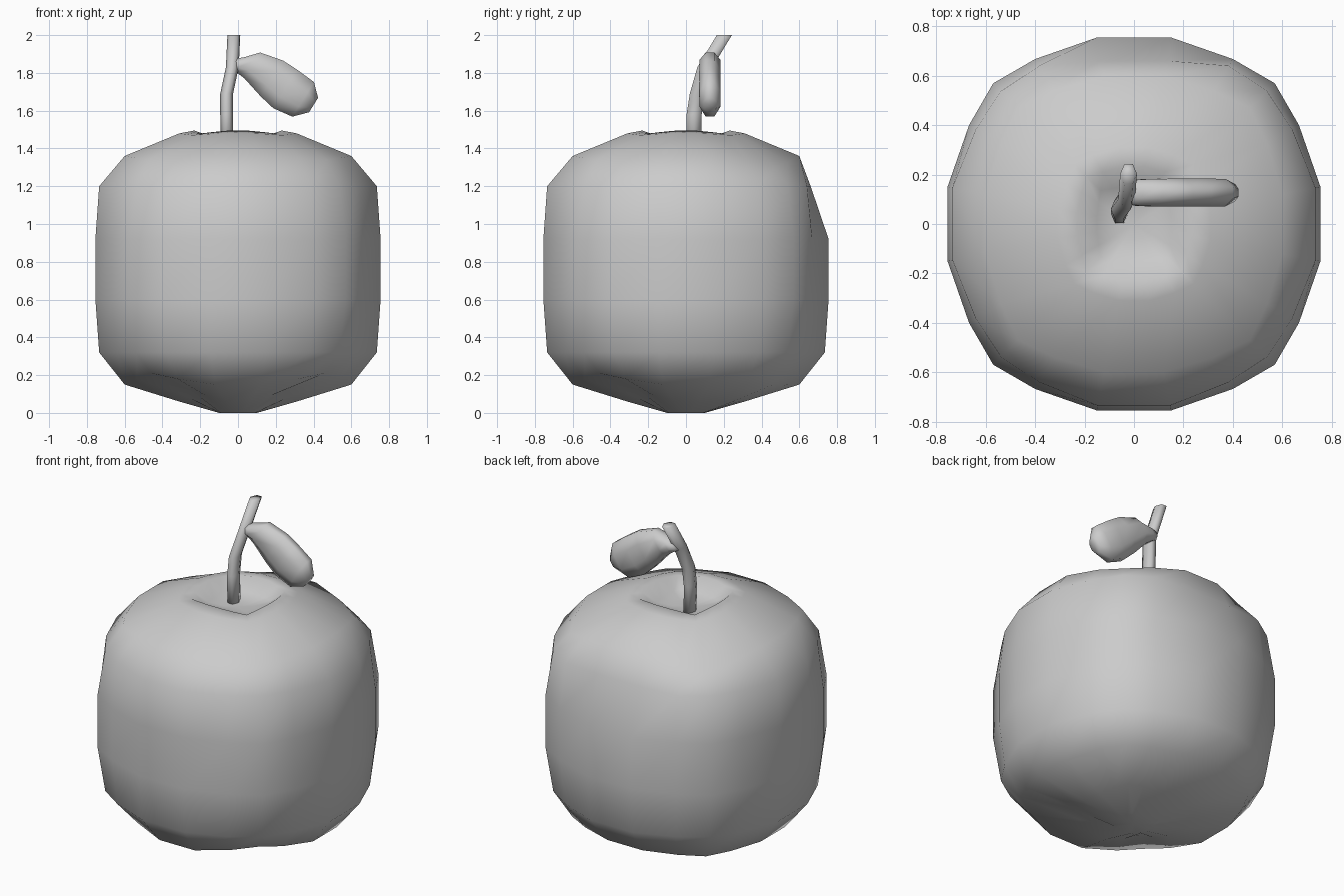
import bpy, bmesh, math
from mathutils import Vector

if "Cube" in bpy.data.objects:
    bpy.data.objects.remove(bpy.data.objects["Cube"])


def loft(name, rings):
    """Skin a list of closed rings, cap both ends, shade smooth."""
    bm = bmesh.new()
    vs = [[bm.verts.new(p) for p in r] for r in rings]
    n = len(vs[0])
    for a, b in zip(vs, vs[1:]):
        for i in range(n):
            j = (i + 1) % n
            bm.faces.new((a[i], a[j], b[j], b[i]))
    for r in (vs[0], vs[-1]):
        c = bm.verts.new(sum((v.co for v in r), Vector()) / n)
        for i in range(n):
            bm.faces.new((r[i], r[(i + 1) % n], c))
    bmesh.ops.recalc_face_normals(bm, faces=bm.faces)
    for f in bm.faces:
        f.smooth = True
    me = bpy.data.meshes.new(name)
    bm.to_mesh(me)
    bm.free()
    ob = bpy.data.objects.new(name, me)
    bpy.context.collection.objects.link(ob)
    return ob


# Apple body: 20-sided rings, blending from rounded to square near the poles
round_side = [(1, -.2), (1, .2), (.885, .53), (.755, .755), (.53, .885)]
square_side = [(1, -.2), (1, .2), (1, .6), (1, 1), (.6, 1)]
corner_weight = [0, 0, .5, 1, .5]


def apple_ring(half, square, z, corner_scale=1, corner_lift=0):
    pts = []
    for k in range(4):
        c, s = round(math.cos(k * math.pi / 2)), round(math.sin(k * math.pi / 2))
        for a, b, w in zip(round_side, square_side, corner_weight):
            h = half * (1 + (corner_scale - 1) * w)
            x = h * (a[0] * (1 - square) + b[0] * square)
            y = h * (a[1] * (1 - square) + b[1] * square)
            px, py = x * c - y * s, x * s + y * c
            pz = z + corner_lift * w
            # flattened patch high on the back
            if 1.1 < z < 1.3:
                py = min(py, .66)
            # lowered shoulders at the two back corners
            if 1.3 < z < 1.4 and py > 0:
                pz -= .04 * w
            # lifted underside at the two front corners
            if .05 < z < .2 and py < 0:
                pz += .06 * w
            pts.append((px, py, pz))
    return pts


profile = [(.1, .6, 0), (.31, .2, .06), (.6, .05, .15), (.735, 0, .32, .97), (.755, 0, .6),
           (.755, 0, .92), (.735, 0, 1.2, .97), (.6, .05, 1.36, 1.02, -.02), (.31, .1, 1.48, 1, -.01),
           (.23, .3, 1.495, 1, -.015), (.15, .6, 1.43), (.06, .6, 1.41)]
loft("apple_body", [apple_ring(*p) for p in profile])

# Stem: bent six-sided tube with level sections
path = [(-.058, .042, 1.38), (-.06, .043, 1.58), (-.06, .06, 1.69),
        (-.03, .1, 1.83), (-.022, .203, 2.0)]
loft("stem", [[(x + .034 * math.cos(i * math.pi / 3), y + .046 * math.sin(i * math.pi / 3), z)
               for i in range(6)] for x, y, z in path])

# Leaf: thick drooping pad, sections across its axis (x, z, half width, half thickness)
sections = [(-.03, 1.85, .03, .04), (.01, 1.845, .045, .053), (.075, 1.84, .08, .056),
            (.18, 1.77, .112, .057), (.25, 1.715, .12, .057), (.345, 1.66, .108, .056),
            (.4, 1.63, .045, .035)]
leaf = []
for x, z, w, t in sections:
    ring = []
    for i in range(8):
        a = math.pi / 8 + i * math.pi / 4
        u, v = w * math.cos(a) * 1.08, t * math.sin(a) * 1.08
        ring.append((x + .53 * u, .127 + v, z + .85 * u))
    leaf.append(ring)
loft("leaf", leaf)
